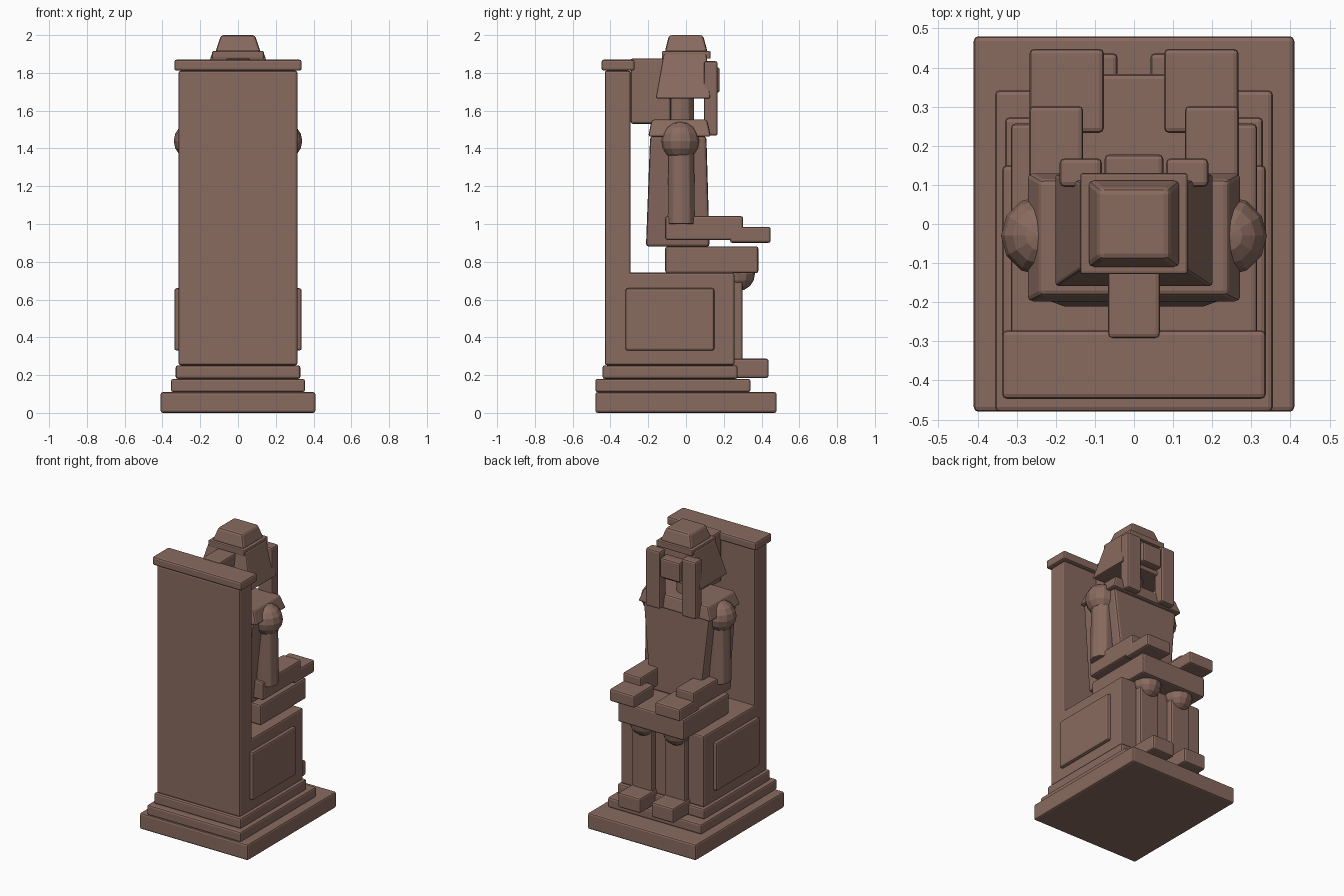
import bpy, bmesh, math
from mathutils import Matrix

if "Cube" in bpy.data.objects:
    bpy.data.objects.remove(bpy.data.objects["Cube"])

stone = bpy.data.materials.new("brown stone")
stone.diffuse_color = (0.25, 0.145, 0.115, 1)
stone.use_nodes = True
stone.node_tree.nodes["Principled BSDF"].inputs["Base Color"].default_value = stone.diffuse_color


def finish(name, bm, bevel=0.0):
    bmesh.ops.recalc_face_normals(bm, faces=bm.faces)
    me = bpy.data.meshes.new(name)
    bm.to_mesh(me)
    bm.free()
    me.materials.append(stone)
    ob = bpy.data.objects.new(name, me)
    bpy.context.collection.objects.link(ob)
    if bevel:
        m = ob.modifiers.new("bevel", 'BEVEL')
        m.width = bevel
        m.segments = 2
        m.limit_method = 'ANGLE'
    return ob


def taper(name, z0, z1, bottom, top, bevel=0.012):
    """Box with separate bottom and top rectangles (x0, x1, y0, y1)."""
    bm = bmesh.new()
    bmesh.ops.create_cube(bm, size=1)
    for v in bm.verts:
        r = top if v.co.z > 0 else bottom
        v.co = (r[1] if v.co.x > 0 else r[0],
                r[3] if v.co.y > 0 else r[2],
                z1 if v.co.z > 0 else z0)
    return finish(name, bm, bevel)


def box(name, x0, x1, y0, y1, z0, z1, bevel=0.012):
    return taper(name, z0, z1, (x0, x1, y0, y1), (x0, x1, y0, y1), bevel)


def wide(name, h, *rest):
    return box(name, -h, h, *rest)


def pair(name, x0, x1, *rest):
    box(name + "_right", x0, x1, *rest)
    box(name + "_left", -x1, -x0, *rest)


def ball(name, x, y, z, r):
    bm = bmesh.new()
    bmesh.ops.create_uvsphere(bm, u_segments=12, v_segments=8, radius=r,
                              matrix=Matrix.Translation((x, y, z)))
    finish(name, bm)


def column(name, x, y, z0, z1, r0, r1, sides):
    bm = bmesh.new()
    bmesh.ops.create_cone(bm, cap_ends=True, segments=sides, radius1=r0, radius2=r1,
                          depth=z1 - z0,
                          matrix=Matrix.Translation((x, y, (z0 + z1) / 2))
                          @ Matrix.Rotation(math.pi / sides, 4, 'Z'))
    finish(name, bm, 0.006)


# stepped plinth
wide("plinth", 0.41, -0.48, 0.48, 0, 0.11)
wide("lower_step", 0.355, -0.48, 0.342, 0.11, 0.18)
wide("upper_step", 0.33, -0.442, 0.273, 0.18, 0.252)

# throne
wide("seat", 0.315, -0.42, 0.257, 0.252, 0.742)
wide("backrest", 0.315, -0.43, -0.293, 0.252, 1.812)
wide("backrest_cap", 0.337, -0.447, -0.272, 1.812, 1.87)
pair("side_panel", 0.30, 0.337, -0.32, 0.15, 0.33, 0.66)

# legs
wide("lap", 0.25, -0.11, 0.383, 0.74, 0.882)
pair("shin", 0.05, 0.2, 0.16, 0.30, 0.19, 0.70)
pair("foot", 0.042, 0.21, 0.2, 0.437, 0.185, 0.287)

# arms
pair("forearm", 0.13, 0.268, -0.11, 0.302, 0.915, 1.042)
pair("hand", 0.077, 0.267, 0.233, 0.448, 0.9, 0.985)
for side, label in ((1, "right"), (-1, "left")):
    ball("knee_" + label, side * 0.125, 0.275, 0.735, 0.09)
    ball("shoulder_" + label, side * 0.238, -0.03, 1.44, 0.102)
    column("upper_arm_" + label, side * 0.236, -0.025, 1.0, 1.42, 0.076, 0.07, 10)

# torso and collar
taper("torso", 0.88, 1.465, (-0.19, 0.19, -0.212, 0.125), (-0.25, 0.25, -0.19, 0.108), 0.015)
taper("collar", 1.462, 1.552, (-0.275, 0.275, -0.2, 0.132), (-0.24, 0.24, -0.182, 0.112))
column("neck", 0, -0.03, 1.52, 1.7, 0.078, 0.075, 10)

# head with headdress
taper("headdress", 1.665, 1.9, (-0.203, 0.203, -0.16, 0.128), (-0.14, 0.14, -0.118, 0.108), 0.008)
wide("headband", 0.137, -0.128, 0.13, 1.875, 1.915, 0.006)
taper("crown", 1.908, 2.0, (-0.12, 0.12, -0.113, 0.115), (-0.09, 0.09, -0.09, 0.09), 0.014)
wide("face", 0.075, 0.08, 0.178, 1.695, 1.83)
pair("lappet", 0.082, 0.19, 0.095, 0.168, 1.468, 1.862)
wide("rear_tail", 0.067, -0.293, -0.08, 1.53, 1.877)
